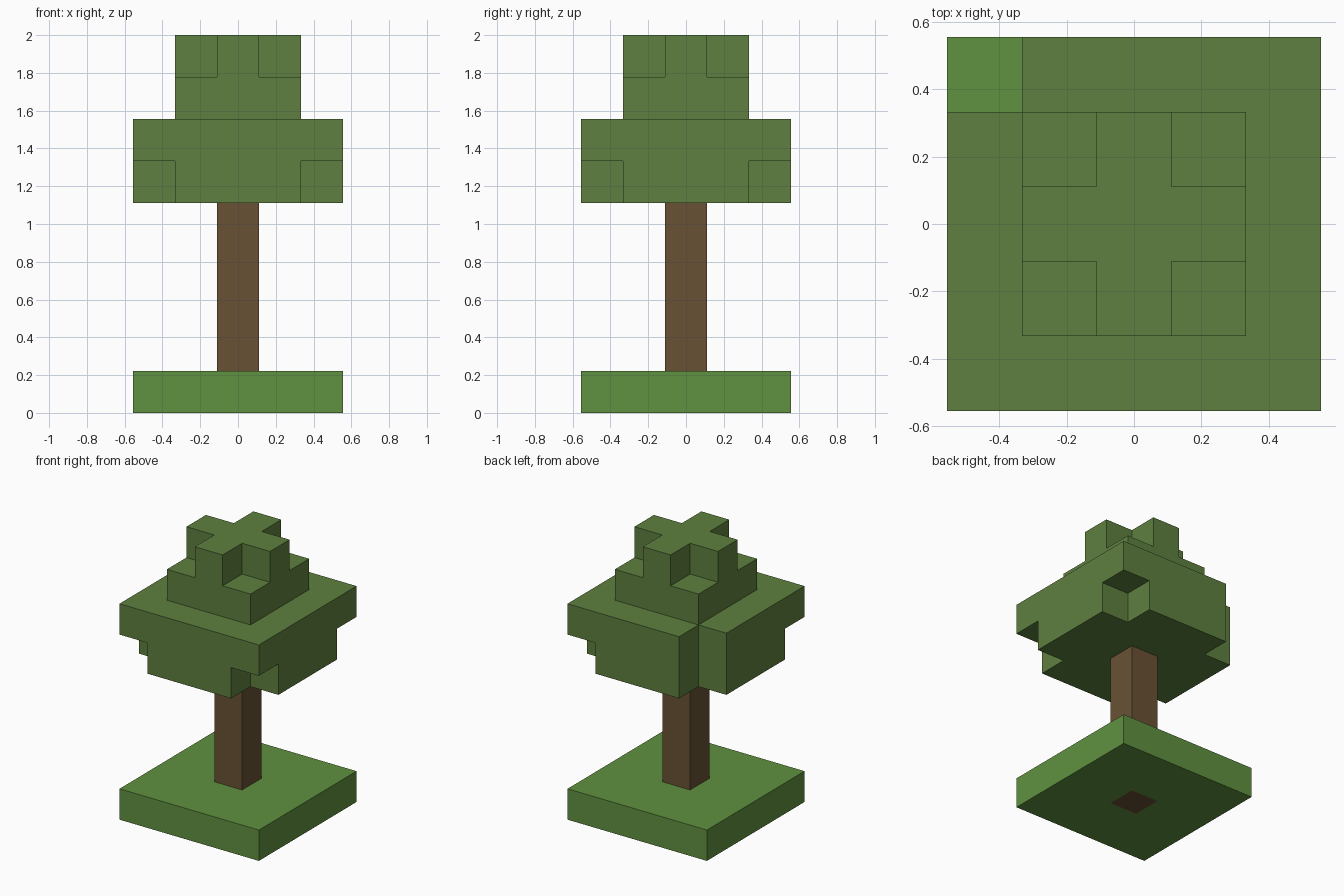
import bpy, bmesh
from mathutils import Vector

cube = bpy.data.objects.get("Cube")
if cube:
    bpy.data.objects.remove(cube, do_unlink=True)

U = 2 / 9  # edge of one block


def material(name, color):
    mat = bpy.data.materials.new(name)
    mat.use_nodes = True
    mat.diffuse_color = (*color, 1)
    bsdf = mat.node_tree.nodes["Principled BSDF"]
    bsdf.inputs["Base Color"].default_value = (*color, 1)
    bsdf.inputs["Roughness"].default_value = 0.9
    return mat


def layer(radius, z):
    """Square layer of block cells, centred on the trunk."""
    span = range(-radius, radius + 1)
    return {(x, y, z) for x in span for y in span}


def block_part(name, cells, mat):
    """Outer skin of a set of block cells, with flat areas merged."""
    bm = bmesh.new()
    for cell in cells:
        centre = Vector(cell) + Vector((0, 0, 0.5))
        for axis in range(3):
            for sign in (-1, 1):
                normal = Vector((0, 0, 0))
                normal[axis] = sign
                if tuple(int(c + n) for c, n in zip(cell, normal)) in cells:
                    continue
                side = Vector((0, 0, 0))
                side[(axis + 1) % 3] = 0.5
                up = normal.cross(side)
                mid = centre + normal / 2
                corners = (mid - side - up, mid + side - up,
                           mid + side + up, mid - side + up)
                bm.faces.new([bm.verts.new(c * U) for c in corners])
    bmesh.ops.remove_doubles(bm, verts=bm.verts, dist=0.001)
    bmesh.ops.dissolve_limit(bm, angle_limit=0.01, verts=bm.verts, edges=bm.edges)
    mesh = bpy.data.meshes.new(name)
    bm.to_mesh(mesh)
    bm.free()
    mesh.materials.append(mat)
    obj = bpy.data.objects.new(name, mesh)
    bpy.context.collection.objects.link(obj)


grass = material("grass green", (0.117, 0.283, 0.051))
bark = material("bark brown", (0.138, 0.083, 0.034))
leaf = material("leaf green", (0.112, 0.216, 0.050))

# Ground slab, open in the middle for the trunk
block_part("ground_slab", layer(2, 0) - layer(0, 0), grass)

# Trunk, from the underside of the slab to the crown
block_part("trunk", {(0, 0, z) for z in range(5)}, bark)

# Wide crown: lower layer lacks all corners, upper layer lacks one
lower = {c for c in layer(2, 5) if abs(c[0]) + abs(c[1]) < 4}
upper = layer(2, 6) - {(-2, 2, 6)}

# Narrow crown: full square topped with a plus shape
cap = layer(1, 7)
plus = {c for c in layer(1, 8) if abs(c[0]) + abs(c[1]) < 2}
block_part("leaf_crown", lower | upper | cap | plus, leaf)
